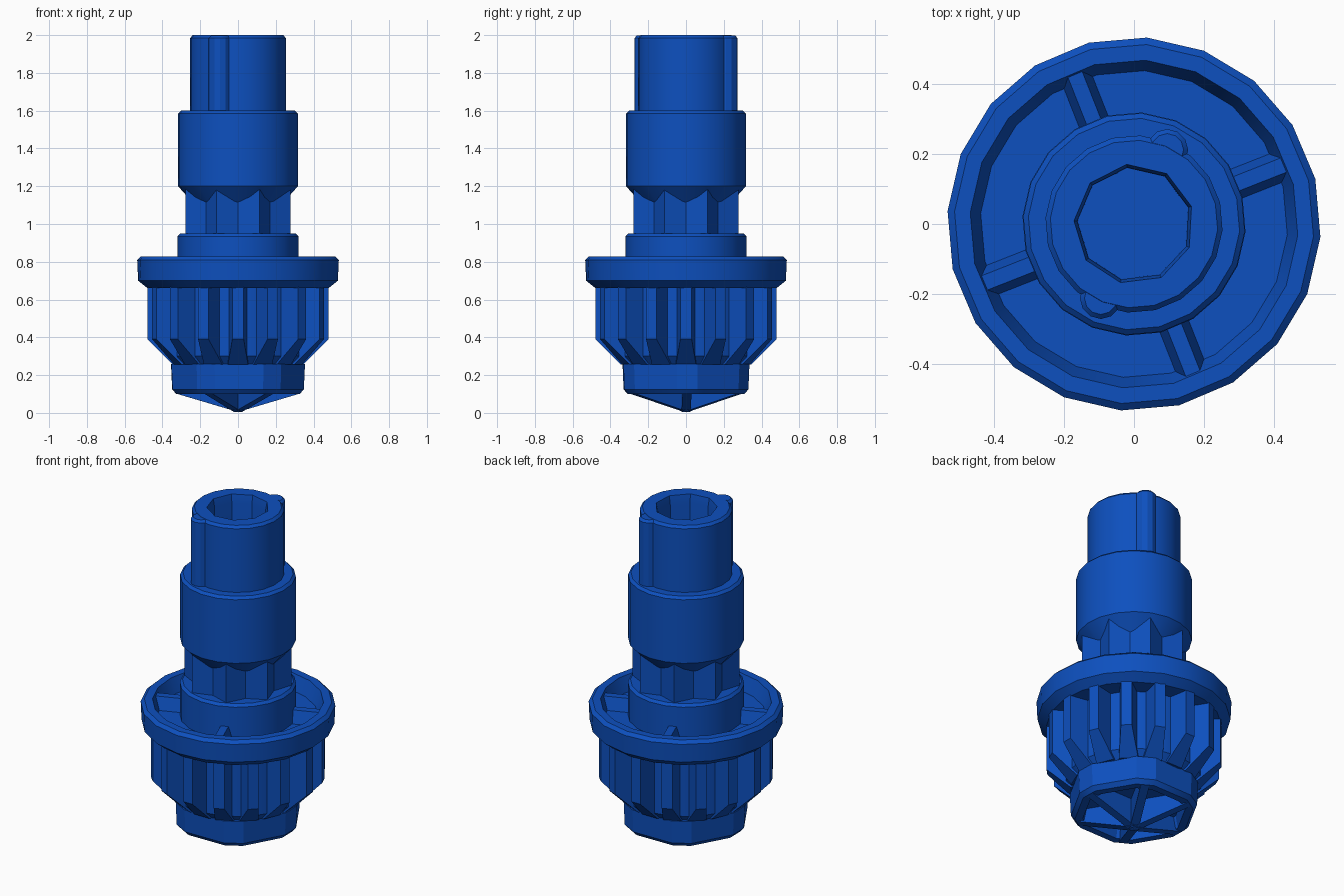
import bpy, bmesh, math
from math import radians, cos, sin, pi

if "Cube" in bpy.data.objects:
    bpy.data.objects.remove(bpy.data.objects["Cube"])

blue = bpy.data.materials.new("blue plastic")
blue.diffuse_color = (0.004, 0.08, 0.52, 1)
blue.use_nodes = True
blue.node_tree.nodes["Principled BSDF"].inputs["Base Color"].default_value = blue.diffuse_color


def finish(bm, name):
    bmesh.ops.remove_doubles(bm, verts=bm.verts, dist=1e-5)
    bmesh.ops.recalc_face_normals(bm, faces=bm.faces)
    me = bpy.data.meshes.new(name)
    bm.to_mesh(me)
    bm.free()
    me.materials.append(blue)
    me.shade_smooth()
    me.set_sharp_from_angle(angle=radians(28))
    ob = bpy.data.objects.new(name, me)
    bpy.context.collection.objects.link(ob)
    return ob


def circle(n, offset=0):
    """Outline as (angle, radius scale) pairs."""
    return [(radians(offset) + 2 * pi * i / n, 1) for i in range(n)]


def lathe(name, profile, outline, centre=(0, 0)):
    """Sweep an (r, z) profile round an outline; both ends may lie on the axis."""
    bm = bmesh.new()
    rings = [[bm.verts.new((centre[0] + r * s * cos(a), centre[1] + r * s * sin(a), z))
              for a, s in outline] for r, z in profile]
    n = len(outline)
    for lo, hi in zip(rings, rings[1:]):
        for i in range(n):
            j = (i + 1) % n
            bm.faces.new((lo[i], lo[j], hi[j], hi[i]))
    return finish(bm, name)


def radial_fins(name, profile, half_width, angles):
    """Fins with an (r, z) side profile whose thickness varies by half_width(r, z)."""
    bm = bmesh.new()
    for a in angles:
        c, s = cos(a), sin(a)
        sides = []
        for sign in (-1, 1):
            pts = [(r, sign * half_width(r, z), z) for r, z in profile]
            sides.append([bm.verts.new((x * c - y * s, x * s + y * c, z)) for x, y, z in pts])
        bm.faces.new(sides[0])
        bm.faces.new(sides[1][::-1])
        n = len(profile)
        for i in range(n):
            j = (i + 1) % n
            bm.faces.new((sides[0][i], sides[1][i], sides[1][j], sides[0][j]))
    return finish(bm, name)


def spaced(n, offset=0):
    return [a for a, _ in circle(n, offset)]


round20 = circle(20, -4)

# Hexagonal foot with clipped corners and a pocketed underside
hexagon = [(radians(60 * k + 1 + d), 1) for k in range(6) for d in (-8.8, 8.8)]
lathe("hex_foot", [(0, 0.17), (0.27, 0.17), (0.285, 0.10), (0.33, 0.10), (0.352, 0.125),
                   (0.358, 0.26), (0, 0.26)], hexagon)

# Webs that form the pointed tip
radial_fins("tip_webs", [(0, 0.005), (0.32, 0.10), (0.30, 0.18), (0, 0.18)],
            lambda r, z: 0.024, spaced(6, 1))

# Toothed barrel
lathe("barrel_core", [(0, 0.255), (0.335, 0.255), (0.375, 0.30), (0.375, 0.68), (0, 0.68)],
      circle(32, 5.6))
radial_fins("barrel_teeth", [(0.30, 0.257), (0.345, 0.257), (0.48, 0.39), (0.48, 0.68), (0.30, 0.68)],
            lambda r, z: 0.03 + 0.17 * (0.48 - r), spaced(16))

# Flange with a recessed top
lathe("flange", [(0, 0.66), (0.48, 0.66), (0.53, 0.70), (0.535, 0.81), (0.515, 0.828),
                 (0.47, 0.828), (0.44, 0.74), (0, 0.74)], round20)
radial_fins("flange_ribs", [(0.28, 0.73), (0.47, 0.73), (0.47, 0.815), (0.28, 0.815)],
            lambda r, z: 0.022 + 0.3 * (0.815 - z), spaced(4, 21.5))

# Collar
lathe("collar", [(0, 0.73), (0.32, 0.73), (0.32, 0.935), (0.305, 0.95), (0, 0.95)], round20)

# Fluted neck
star = [(radians(22.5 * i), 1 if i % 2 else 0.8) for i in range(16)]
lathe("fluted_neck", [(0, 0.94), (0.30, 0.94), (0.30, 1.22), (0, 1.22)], star)

# Upper sleeve with a conical underside
lathe("sleeve", [(0, 1.09), (0.22, 1.09), (0.318, 1.20), (0.318, 1.585), (0.303, 1.60), (0, 1.60)],
      round20)

# Hollow end tube: outer shell and nine sided bore
lathe("tube_wall", [(0.24, 1.59), (0.254, 1.59), (0.254, 1.985), (0.24, 2.0)], round20)
bm = bmesh.new()
outer = [bm.verts.new((0.24 * cos(a), 0.24 * sin(a), 2)) for a, _ in round20]
inner = [bm.verts.new((0.172 * cos(a), 0.172 * sin(a), 2)) for a, _ in circle(9, 17)]
edges = [bm.edges.new((v[i], v[(i + 1) % len(v)])) for v in (outer, inner) for i in range(len(v))]
bmesh.ops.bridge_loops(bm, edges=edges)
finish(bm, "tube_rim")
bore = lathe("bore", [(0.172, 2.0), (0.163, 1.95), (0.16, 1.2), (0, 1.2)], circle(9, 17))
bore.data.flip_normals()

# Keys on opposite sides of the tube
for side, label in ((1, "back"), (-1, "front")):
    lathe("key_" + label, [(0, 1.59), (0.06, 1.59), (0.06, 1.985), (0.047, 1.999), (0, 1.999)],
          circle(12), (0.095 * side, 0.212 * side))
